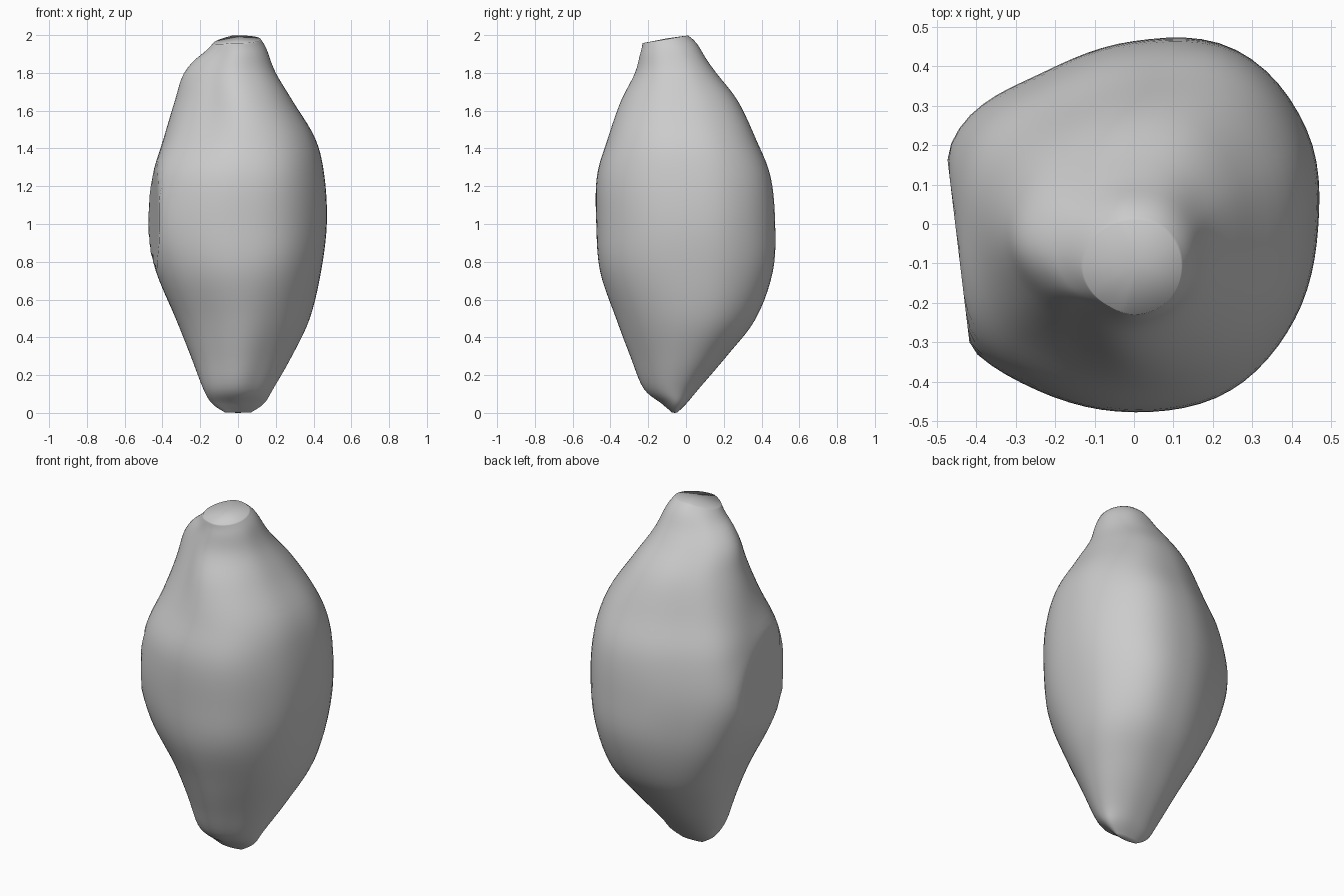
import bpy, bmesh
from math import cos, sin, tau

if "Cube" in bpy.data.objects:
    bpy.data.objects.remove(bpy.data.objects["Cube"])

# Section levels: z, left, right, front, back
LEVELS = [
    (0.003, -.07, .07, -.075, -.045), (.05, -.138, .138, -.13, .003),
    (.13, -.185, .188, -.225, .07), (.30, -.25, .285, -.295, .215),
    (.50, -.33, .38, -.37, .37), (.75, -.435, .44, -.455, .46),
    (1.0, -.495, .47, -.475, .472), (1.25, -.455, .458, -.472, .448),
    (1.45, -.395, .41, -.415, .37), (1.65, -.335, .29, -.345, .275),
    (1.80, -.285, .20, -.27, .16), (1.92, -.18, .152, -.24, .07),
    (1.976, -.13, .12, -.23, .01)]

# Section outlines: radius every 30 degrees, counter-clockwise from +x
BASE = [1, 1.06, 1.03, .98, 1, 1.01, 1, 1.02, 1.02, 1.08, .97, .95]
MID = [.98, 1.06, 1.10, 1, .96, 1.06, 1.02, 1.09, 1.02, 1, 1.02, .99]
CROWN = [.95, 1.0, 1.05, 1, .98, 1.06, 1.1, 1.0, .91, 1.02, 1.01, .98]
SEGS, SUB = 72, 5


def spline(a, b, c, d, t):
    return b + .5 * t * (c - a + t * (2*a - 5*b + 4*c - d + t * (3*(b - c) + d - a)))


def smooth(lo, hi, v):
    t = min(1, max(0, (v - lo) / (hi - lo)))
    return t * t * (3 - 2 * t)


def section(z, x0, x1, y0, y1):
    """Blend the outlines for this height, then fit them to the extents."""
    low, high = smooth(.9, .15, z), smooth(1.2, 1.75, z)
    top = smooth(1.86, 1.976, z)
    radii = []
    for b, m, c in zip(BASE, MID, CROWN):
        r = m + (b - m) * low + (c - m) * high
        radii.append(r + (1 - r) * top * .6)
    pts = []
    for i in range(SEGS):
        k, t = divmod(i * 12 / SEGS, 1)
        r = spline(*[radii[(int(k) + j) % 12] for j in (-1, 0, 1, 2)], t)
        a = tau * i / SEGS
        pts.append((r * cos(a), r * sin(a)))
    xs, ys = zip(*pts)

    def fit(v, vs, lo, hi):
        return lo + (hi - lo) * (v - min(vs)) / (max(vs) - min(vs))
    out = []
    for x, y in pts:
        px, py = fit(x, xs, x0, x1), fit(y, ys, y0, y1)
        px = max(px, -.475 + .12 * (.175 - py))       # flat left wall
        # crown tilts forward and sags to the left
        out.append((px, py, z + (.17 * (py + .12) + .2 * min(px + .03, 0)) * top))
    return out


# Stone body: loft through the interpolated sections
bm = bmesh.new()
rings = []
n = len(LEVELS)
for k in range(n - 1):
    q = [LEVELS[min(n - 1, max(0, k + j))] for j in (-1, 0, 1, 2)]
    for s in range(SUB + (k == n - 2)):
        vals = [spline(*v, s / SUB) for v in zip(*q)]
        rings.append([bm.verts.new(p) for p in section(*vals)])
for a, b in zip(rings, rings[1:]):
    for i in range(SEGS):
        j = (i + 1) % SEGS
        bm.faces.new((a[i], a[j], b[j], b[i]))

# Close the keel and the crown
for ring, tip in ((rings[0], (0, -.06, 0)), (rings[-1], (.01, -.1, 1.983))):
    c = bm.verts.new(tip)
    for i in range(SEGS):
        bm.faces.new((ring[i], ring[(i + 1) % SEGS], c))
bmesh.ops.recalc_face_normals(bm, faces=bm.faces)
mesh = bpy.data.meshes.new("stone")
bm.to_mesh(mesh)
bm.free()
mesh.shade_smooth()
stone = bpy.data.objects.new("stone", mesh)
bpy.context.collection.objects.link(stone)
